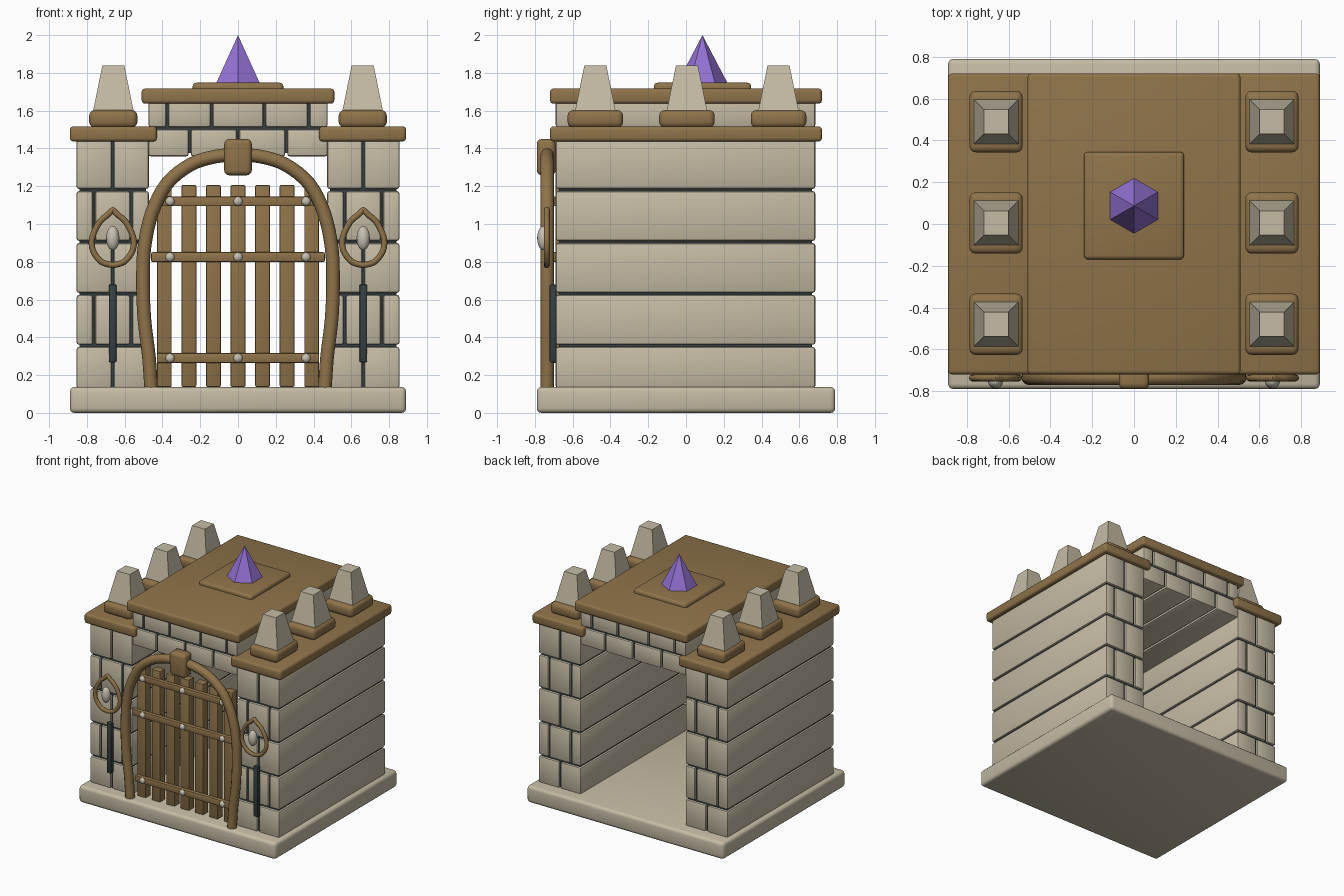
import bpy, bmesh, math
from mathutils import Matrix, Vector

if "Cube" in bpy.data.objects:
    bpy.data.objects.remove(bpy.data.objects["Cube"])


def material(name, rgb):
    m = bpy.data.materials.new(name)
    m.diffuse_color = (*rgb, 1)
    m.use_nodes = True
    m.node_tree.nodes["Principled BSDF"].inputs["Base Color"].default_value = m.diffuse_color
    return m


STONE = material("warm stone", (0.56, 0.50, 0.375))
WOOD = material("brown wood", (0.275, 0.172, 0.068))
SLATE = material("dark slate", (0.035, 0.05, 0.055))
CRYSTAL = material("purple crystal", (0.29, 0.165, 0.64))
STUD = material("pale stud", (0.57, 0.53, 0.44))


def finish(bm, name, mat, angle=35):
    bmesh.ops.recalc_face_normals(bm, faces=bm.faces)
    me = bpy.data.meshes.new(name)
    bm.to_mesh(me)
    bm.free()
    me.materials.append(mat)
    if angle:
        me.shade_smooth()
        me.set_sharp_from_angle(angle=math.radians(angle))
    ob = bpy.data.objects.new(name, me)
    bpy.context.collection.objects.link(ob)
    return ob


def boxes(name, mat, spans, bevel=0.0, seg=2):
    """One object from boxes given as (x0, x1, y0, y1, z0, z1)."""
    bm = bmesh.new()
    for x0, x1, y0, y1, z0, z1 in spans:
        mx = (Matrix.Translation(((x0 + x1) / 2, (y0 + y1) / 2, (z0 + z1) / 2))
              @ Matrix.Diagonal((x1 - x0, y1 - y0, z1 - z0, 1)))
        bmesh.ops.create_cube(bm, size=1, matrix=mx)
    if bevel:
        bmesh.ops.bevel(bm, geom=bm.edges[:], offset=bevel, segments=seg,
                        profile=0.5, affect='EDGES', clamp_overlap=True)
    return finish(bm, name, mat, 35 if bevel else 0)


def cone(name, mat, sides, r0, r1, z0, z1, x, y, turn):
    bm = bmesh.new()
    mx = Matrix.Translation((x, y, (z0 + z1) / 2)) @ Matrix.Rotation(turn, 4, 'Z')
    bmesh.ops.create_cone(bm, cap_ends=True, segments=sides, radius1=r0,
                          radius2=r1, depth=z1 - z0, matrix=mx)
    return finish(bm, name, mat, 0)


def ellipsoids(name, mat, centres, radii):
    bm = bmesh.new()
    for c in centres:
        bmesh.ops.create_uvsphere(bm, u_segments=16, v_segments=10, radius=1,
                                  matrix=Matrix.Translation(c) @ Matrix.Diagonal((*radii, 1)))
    return finish(bm, name, mat, 60)


def tube(name, mat, pts, y, r, closed=False, sides=12):
    """Round tube along (x, z) points in an upright plane."""
    bm = bmesh.new()
    rings, n = [], len(pts)
    for i, (x, z) in enumerate(pts):
        a = pts[(i - 1) % n] if closed or i else pts[0]
        b = pts[(i + 1) % n] if closed or i < n - 1 else pts[-1]
        t = Vector((b[0] - a[0], 0, b[1] - a[1])).normalized()
        side = Vector((t.z, 0, -t.x))
        rings.append([bm.verts.new(Vector((x, y, z)) + side * r * math.cos(k * math.tau / sides)
                                   + Vector((0, r * math.sin(k * math.tau / sides), 0)))
                      for k in range(sides)])
    for i in range(n if closed else n - 1):
        p, q = rings[i], rings[(i + 1) % n]
        for k in range(sides):
            j = (k + 1) % sides
            bm.faces.new((p[k], p[j], q[j], q[k]))
    if not closed:
        bm.faces.new(rings[0])
        bm.faces.new(rings[-1])
    return finish(bm, name, mat, 50)


def spline(keys, steps=5):
    """Smooth curve through the key points."""
    ks = [keys[0]] + keys + [keys[-1]]
    out = []
    for i in range(1, len(ks) - 2):
        p = [Vector(k) for k in ks[i - 1:i + 3]]
        for s in range(steps):
            t = s / steps
            v = 0.5 * (2 * p[1] + (p[2] - p[0]) * t + (2 * p[0] - 5 * p[1] + 4 * p[2] - p[3]) * t * t
                       + (3 * p[1] - p[0] - 3 * p[2] + p[3]) * t ** 3)
            out.append((v.x, v.y))
    return out + [keys[-1]]


def course(seams, z0, z1, gap=0.006):
    """One row of long stones between x seams."""
    return [(a + gap, b - gap, -0.69, 0.685, z0 + gap, z1 - gap)
            for a, b in zip(seams, seams[1:])]


# Foundation slab
boxes("foundation", STONE, [(-0.89, 0.89, -0.79, 0.79, 0, 0.137)], 0.025, 3)

# Side walls, caps, merlons and wall ornaments
levels = [0.125, 0.355, 0.63, 0.905, 1.18, 1.455]
for s, tag in ((-1, "left"), (1, "right")):
    stones = []
    for i in range(5):
        inner = [0.663] if i % 2 == 0 else [0.565, 0.762]
        xs = sorted(s * x for x in [0.466] + inner + [0.861])
        stones += course(xs, levels[i], levels[i + 1])
    boxes(tag + "_wall_stones", STONE, stones, 0.013)

    def span(a, b, *rest):
        return (min(s * a, s * b), max(s * a, s * b), *rest)

    boxes(tag + "_wall_mortar", SLATE, [span(0.487, 0.84, -0.673, 0.668, 0.13, 1.44)])
    boxes(tag + "_wall_cap", WOOD, [span(0.43, 0.89, -0.72, 0.72, 1.437, 1.517)], 0.018, 3)
    for k, y in enumerate((-0.48, 0.005, 0.49)):
        boxes(f"{tag}_merlon_base_{k + 1}", WOOD,
              [span(0.533, 0.788, y - 0.147, y + 0.147, 1.51, 1.603)], 0.03, 3)
        cone(f"{tag}_merlon_{k + 1}", STONE, 4, 0.108 * 2 ** 0.5, 0.058 * 2 ** 0.5,
             1.595, 1.84, s * 0.66, y, math.pi / 4)

    # Teardrop ring with a pale boss, and the dark bar below it
    half = spline([(0, 0.782), (0.06, 0.80), (0.105, 0.86), (0.108, 0.93),
                   (0.07, 1.01), (0.025, 1.05), (0, 1.075)], 4)
    loop = half + [(-x, z) for x, z in half[-2:0:-1]]
    tube(tag + "_ring", WOOD, [(s * 0.663 + x, z) for x, z in loop], -0.737, 0.016, True, 8)
    ellipsoids(tag + "_ring_boss", STUD, [(s * 0.663, -0.755, 0.925)], (0.035, 0.033, 0.064))
    boxes(tag + "_dark_bar", SLATE,
          [span(0.643, 0.684, -0.722, -0.685, 0.268, 0.68)], 0.008)

# Lintel bridging the walls
boxes("lintel_stones", STONE,
      course([-0.48, -0.255, 0, 0.255, 0.48], 1.352, 1.507)
      + course([-0.48, -0.375, -0.14, 0.14, 0.375, 0.48], 1.507, 1.665), 0.012)
boxes("lintel_mortar", SLATE, [(-0.46, 0.46, -0.673, 0.668, 1.375, 1.65)])

# Roof, crystal plinth and crystal
boxes("roof_slab", WOOD, [(-0.51, 0.51, -0.72, 0.72, 1.637, 1.717)], 0.018, 3)
boxes("crystal_plinth", WOOD, [(-0.24, 0.24, -0.17, 0.345, 1.69, 1.748)], 0.02, 3)
cone("crystal", CRYSTAL, 6, 0.136, 0, 1.74, 2.0, 0, 0.087, 0)

# Arched door frame and keystone
left = spline([(-0.46, 0.13), (-0.472, 0.3), (-0.496, 0.5), (-0.503, 0.7), (-0.495, 0.88),
               (-0.455, 1.06), (-0.375, 1.215), (-0.25, 1.315), (-0.12, 1.357), (0, 1.368)], 4)
tube("arch_frame", WOOD, left + [(-x, z) for x, z in left[-2::-1]], -0.735, 0.036)
boxes("keystone", WOOD, [(-0.073, 0.073, -0.79, -0.69, 1.258, 1.45)], 0.026, 3)

# Gate slats, rails and studs
boxes("gate_slats", WOOD, [(i * 0.13 - 0.039, i * 0.13 + 0.039, -0.69, -0.62, 0.137, 1.207)
                           for i in range(-3, 4)], 0.008)
rails = ((1.12, 0.41), (0.825, 0.46), (0.29, 0.43))
boxes("gate_rails", WOOD, [(-w, w, -0.718, -0.68, z - 0.026, z + 0.026) for z, w in rails], 0.008)
ellipsoids("gate_studs", STUD, [(x, -0.718, z) for z, _ in rails for x in (-0.36, 0, 0.36)],
           (0.024, 0.018, 0.024))
